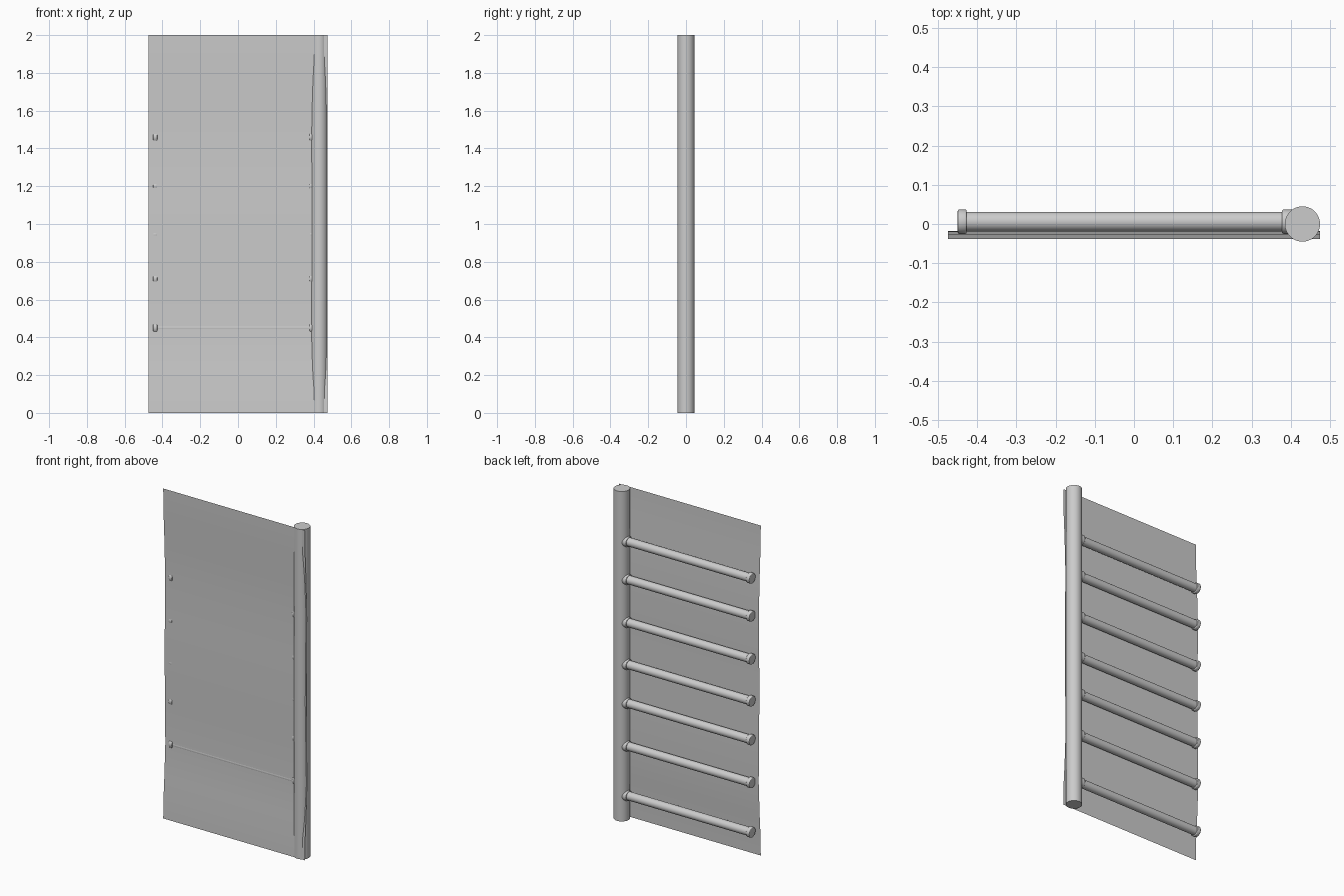
import bpy, bmesh, math
from mathutils import Matrix

cube = bpy.data.objects.get("Cube")
if cube:
    bpy.data.objects.remove(cube)

grey = bpy.data.materials.new("light_grey")
grey.use_nodes = True
grey.diffuse_color = (0.6, 0.6, 0.6, 1)
grey.node_tree.nodes["Principled BSDF"].inputs["Base Color"].default_value = (0.6, 0.6, 0.6, 1)


def add_object(name, bm, angle=35):
    mesh = bpy.data.meshes.new(name)
    bm.normal_update()
    bm.to_mesh(mesh)
    bm.free()
    mesh.materials.append(grey)
    obj = bpy.data.objects.new(name, mesh)
    bpy.context.collection.objects.link(obj)
    bpy.ops.object.select_all(action='DESELECT')
    obj.select_set(True)
    bpy.context.view_layer.objects.active = obj
    bpy.ops.object.shade_smooth_by_angle(angle=math.radians(angle))
    return obj


def rod(name, x0, x1, y, z, radius, bevel=0):
    """Horizontal cylinder along x, with optionally rounded rims."""
    bm = bmesh.new()
    bmesh.ops.create_cone(bm, cap_ends=True, segments=32, radius1=radius,
                          radius2=radius, depth=x1 - x0,
                          matrix=Matrix.Translation(((x0 + x1) / 2, y, z))
                          @ Matrix.Rotation(math.pi / 2, 4, 'Y'))
    if bevel:
        rims = [e for e in bm.edges if abs(e.verts[0].co.x - e.verts[1].co.x) < 1e-5]
        bmesh.ops.bevel(bm, geom=rims, offset=bevel, segments=3,
                        profile=0.5, affect='EDGES')
    return add_object(name, bm)


# Upright post
bm = bmesh.new()
bmesh.ops.create_cone(bm, cap_ends=True, segments=48, radius1=0.045, radius2=0.045,
                      depth=2, matrix=Matrix.Translation((0.43, 0, 1)))
add_object("post", bm)

# Rungs with a collar at each end
RUNG_Y = 0.006
for i, z in enumerate((0.15, 0.45, 0.71, 0.945, 1.2, 1.46, 1.69), 1):
    rod(f"rung_{i}", -0.44, 0.42, RUNG_Y, z, 0.025)
    rod(f"end_collar_{i}", -0.45, -0.427, RUNG_Y, z, 0.031, 0.004)
    rod(f"post_collar_{i}", 0.378, 0.405, RUNG_Y, z, 0.031, 0.004)

# Thin sheet, gently waved from bottom to top
WAVE = ((0, -0.038), (0.13, -0.035), (0.25, -0.027), (0.45, -0.018),
        (0.71, -0.0215), (0.945, -0.0243), (1.2, -0.023), (1.46, -0.0195),
        (1.69, -0.027), (1.87, -0.036), (2, -0.038))
bm = bmesh.new()
rows = [[bm.verts.new((x, y, z)) for x in (-0.475, 0.475)] for z, y in WAVE]
for low, high in zip(rows, rows[1:]):
    bm.faces.new((low[0], low[1], high[1], high[0]))
add_object("sheet_panel", bm)
